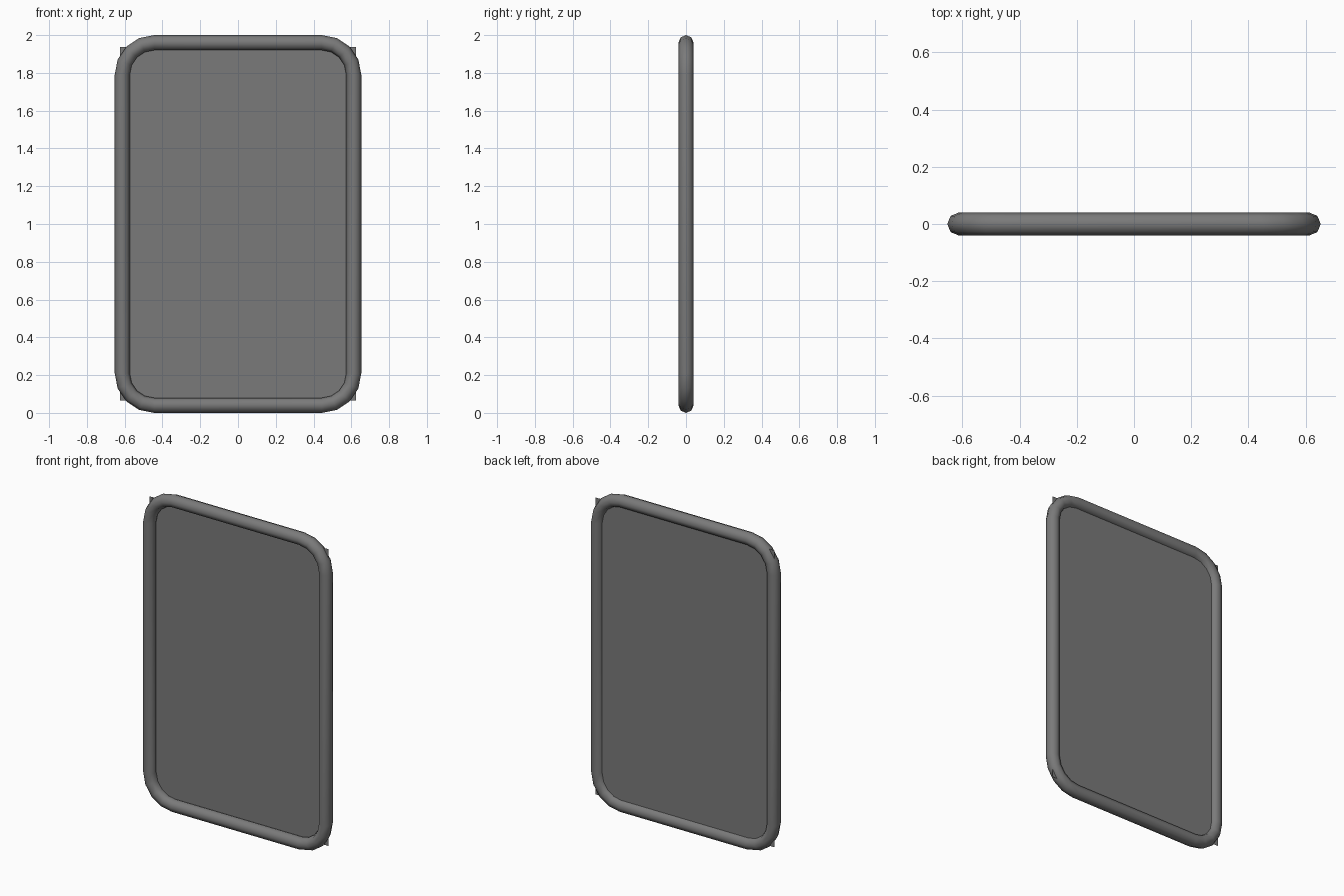
import bpy, bmesh
from math import sin, cos, pi

if "Cube" in bpy.data.objects:
    bpy.data.objects.remove(bpy.data.objects["Cube"])

TUBE = 0.04           # tube radius
SIDES = 8             # tube cross-section sides
BEND = 0.17           # centreline corner radius
CX, CZ = 0.443, 0.79  # corner centres, measured from the middle
STEPS = 4             # segments per corner

# Dark grey used throughout
dark = bpy.data.materials.new("dark_grey")
dark.diffuse_color = (0.195, 0.195, 0.195, 1)
dark.use_nodes = True
dark.node_tree.nodes["Principled BSDF"].inputs["Base Color"].default_value = dark.diffuse_color


def finish(bm, name):
    bmesh.ops.recalc_face_normals(bm, faces=bm.faces[:])
    mesh = bpy.data.meshes.new(name)
    bm.to_mesh(mesh)
    bm.free()
    mesh.materials.append(dark)
    obj = bpy.data.objects.new(name, mesh)
    bpy.context.collection.objects.link(obj)
    return obj


# Round tube swept around a rounded rectangle
bm = bmesh.new()
rings = []
for q, (sx, sz) in enumerate([(1, 1), (-1, 1), (-1, -1), (1, -1)]):
    for s in range(STEPS + 1):
        a = (q + s / STEPS) * pi / 2
        ring = []
        for k in range(SIDES):
            t = 2 * pi * k / SIDES
            r = BEND + TUBE * cos(t)
            ring.append(bm.verts.new((sx * CX + r * cos(a), TUBE * sin(t),
                                      1 + sz * CZ + r * sin(a))))
        rings.append(ring)
for i, ring in enumerate(rings):
    nxt = rings[(i + 1) % len(rings)]
    for k in range(SIDES):
        j = (k + 1) % SIDES
        bm.faces.new((ring[k], ring[j], nxt[j], nxt[k]))
for f in bm.faces:
    f.smooth = True
finish(bm, "tube_frame")

# Thin flat panel just behind the middle, its square corners poke past the bends
bm = bmesh.new()
bm.faces.new([bm.verts.new((x, 0.01, z)) for x, z in
              [(-0.625, 0.066), (0.625, 0.066), (0.625, 1.937), (-0.625, 1.937)]])
finish(bm, "panel")
